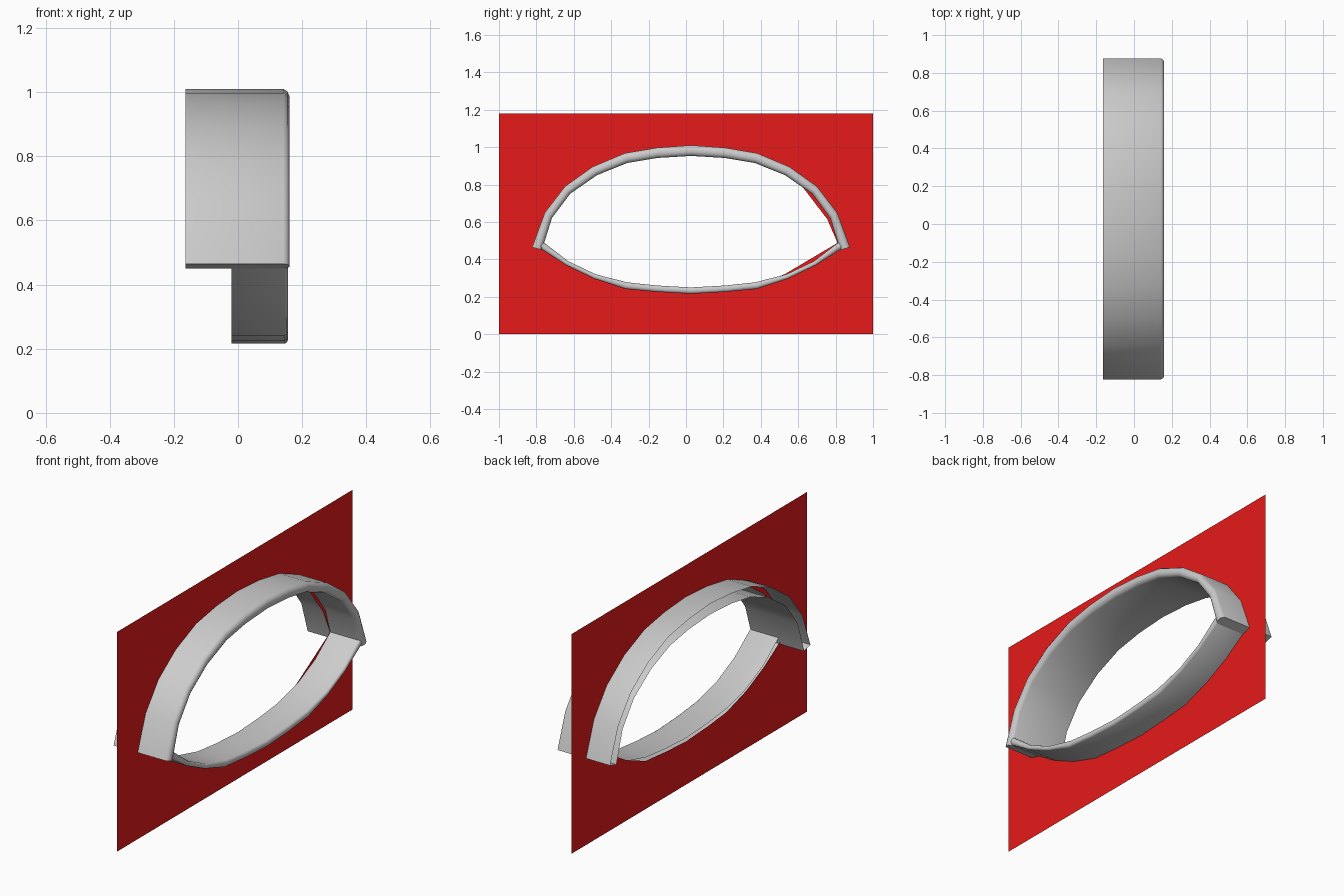
import bpy, bmesh, math

if "Cube" in bpy.data.objects:
    bpy.data.objects.remove(bpy.data.objects["Cube"])

CY = 0.027      # the lids sit slightly off centre on the wall
WALL_X = -0.02


def finish(bm, name, smooth=True):
    mesh = bpy.data.meshes.new(name)
    bm.to_mesh(mesh)
    bm.free()
    ob = bpy.data.objects.new(name, mesh)
    bpy.context.collection.objects.link(ob)
    if smooth:
        bpy.ops.object.select_all(action='DESELECT')
        ob.select_set(True)
        bpy.context.view_layer.objects.active = ob
        bpy.ops.object.shade_smooth_by_angle(angle=math.radians(40))
    return ob


def mirrored(half):
    """Half arc (end to centre) completed across the centre line."""
    return [(CY - d, z) for d, z in half] + [(CY + d, z) for d, z in half[-2::-1]]


def lid(name, outer, inner, back, front, bevel):
    """Hollow shell with a rounded front lip, open at the back."""
    section = [(0, back), (0, front - bevel), (0.13, front - bevel * 0.35), (0.35, front),
               (0.65, front), (0.87, front - bevel * 0.35), (1, front - bevel), (1, back)]
    bm = bmesh.new()
    rings = []
    for (yo, zo), (yi, zi) in zip(mirrored(outer), mirrored(inner)):
        rings.append([bm.verts.new((x, yo + (yi - yo) * t, zo + (zi - zo) * t))
                      for t, x in section])
    for a, b in zip(rings, rings[1:]):
        for i in range(len(section) - 1):
            bm.faces.new((a[i], a[i + 1], b[i + 1], b[i]))
    # end caps
    bm.faces.new(rings[0][::-1])
    bm.faces.new(rings[-1])
    bmesh.ops.recalc_face_normals(bm, faces=bm.faces[:])
    return finish(bm, name)


# upper lid
lid("upper_lid",
    [(.85, .465), (.782, .65), (.674, .79), (.527, .895), (.353, .968), (.182, .997), (0, 1.01)],
    [(.797, .45), (.744, .62), (.647, .75), (.503, .85), (.342, .915), (.182, .942), (0, .953)],
    -0.163, 0.16, 0.018)

# lower lid
lid("lower_lid",
    [(.81, .46), (.667, .368), (.52, .297), (.353, .242), (.182, .226), (0, .216)],
    [(.787, .49), (.657, .39), (.51, .32), (.342, .277), (.182, .26), (0, .25)],
    WALL_X, 0.156, 0.01)

# wall with the almond-shaped opening
hole = [(-.79, .475), (-.735, .635), (-.635, .77), (-.49, .872), (-.32, .94), (-.15, .967),
        (.027, .98), (.2, .967), (.37, .94), (.53, .868), (.625, .785), (.755, .615),
        (.81, .488), (.53, .322), (.37, .258), (.2, .242), (.027, .232), (-.15, .242),
        (-.32, .258), (-.485, .308), (-.635, .378)]
border = [(-1, 0), (1, 0), (1, 1.18), (-1, 1.18)]
bm = bmesh.new()
edges = []
for loop in (border, hole):
    vs = [bm.verts.new((WALL_X, y, z)) for y, z in loop]
    edges += [bm.edges.new((v, vs[i - 1])) for i, v in enumerate(vs)]
bmesh.ops.triangle_fill(bm, use_beauty=True, edges=edges, normal=(1, 0, 0))
wall = finish(bm, "wall", smooth=False)
red = bpy.data.materials.new("red")
red.diffuse_color = (0.8, 0.01, 0.01, 1)
red.use_nodes = True
red.node_tree.nodes["Principled BSDF"].inputs["Base Color"].default_value = red.diffuse_color
wall.data.materials.append(red)
